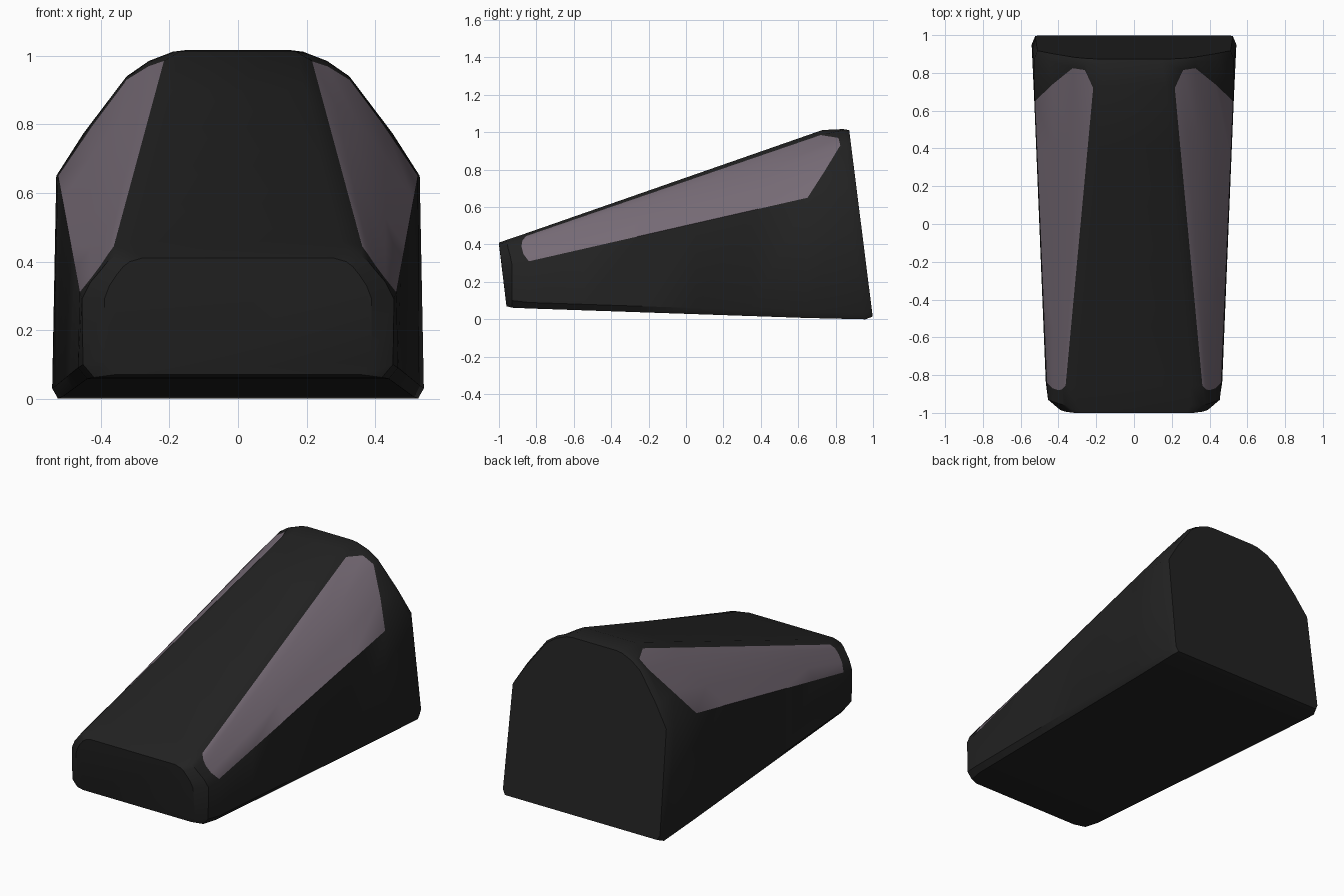
import bpy, bmesh
from mathutils import Vector

if "Cube" in bpy.data.objects:
    bpy.data.objects.remove(bpy.data.objects["Cube"])


def material(name, color):
    m = bpy.data.materials.new(name)
    m.diffuse_color = (*color, 1)
    m.use_nodes = True
    m.node_tree.nodes["Principled BSDF"].inputs["Base Color"].default_value = m.diffuse_color
    return m


black = material("matte black", (0.016, 0.016, 0.016))
mauve = material("mauve grey", (0.18, 0.145, 0.178))

# Right half of each cross-section, from bottom edge up to the top deck
nose_tip = [(.36, -.96, .07), (.39, -.965, .11), (.39, -.985, .29), (.375, -.99, .33),
            (.355, -.995, .36), (.335, -.997, .385), (.315, -1, .40), (.28, -1, .41)]
nose_edge = [(.42, -.93, .062), (.452, -.93, .10), (.455, -.93, .29), (.43, -.94, .34),
             (.40, -.95, .375), (.38, -.955, .40), (.36, -.96, .415), (.30, -.96, .424)]
panel_front = [(.44, -.84, .058), (.467, -.84, .09), (.462, -.84, .31), (.43, -.87, .35),
               (.40, -.88, .39), (.38, -.875, .42), (.362, -.855, .445), (.30, -.86, .458)]
panel_back = [(.51, .65, .007), (.528, .65, .04), (.525, .65, .65), (.43, .74, .79),
              (.325, .825, .93), (.26, .815, .97), (.216, .72, .985), (.17, .73, 1.012)]
tail_edge = [(.525, .96, .0), (.542, .95, .03), (.53, .87, .65), (.45, .865, .775),
             (.325, .86, .94), (.26, .85, .985), (.19, .84, 1.012), (.15, .84, 1.017)]
# The tail face leans forward and is slightly smaller than its edge
tail_face = [(x * .965, 1 - .126 * (z * .98 + .015), z * .98 + .015) for x, y, z in tail_edge]

STEPS = 5
middle = [[Vector(a).lerp(Vector(b), s / STEPS) for a, b in zip(panel_front, panel_back)]
          for s in range(STEPS + 1)]
rings = [nose_tip, nose_edge] + middle + [tail_edge, tail_face]

# Wedge body, lofted through the mirrored sections
bm = bmesh.new()
loops = []
for half in rings:
    full = [tuple(p) for p in half] + [(-p[0], p[1], p[2]) for p in reversed(half)]
    loops.append([bm.verts.new(p) for p in full])

n = len(loops[0])
for r in range(len(loops) - 1):
    a, b = loops[r], loops[r + 1]
    for k in range(n):
        j = (k + 1) % n
        f = bm.faces.new((a[k], a[j], b[j], b[k]))
        # Inset-coloured side panels on the sloping shoulders
        on_shoulder = 2 <= k <= 5 or 9 <= k <= 12
        f.material_index = int(on_shoulder and 2 <= r < 2 + STEPS)
bm.faces.new(loops[0])
bm.faces.new(loops[-1])
bmesh.ops.recalc_face_normals(bm, faces=bm.faces[:])

mesh = bpy.data.meshes.new("wedge_body")
bm.to_mesh(mesh)
bm.free()
mesh.materials.append(black)
mesh.materials.append(mauve)
body = bpy.data.objects.new("wedge_body", mesh)
bpy.context.collection.objects.link(body)
bpy.context.view_layer.objects.active = body
body.select_set(True)
bpy.ops.object.shade_smooth_by_angle(angle=0.6)
